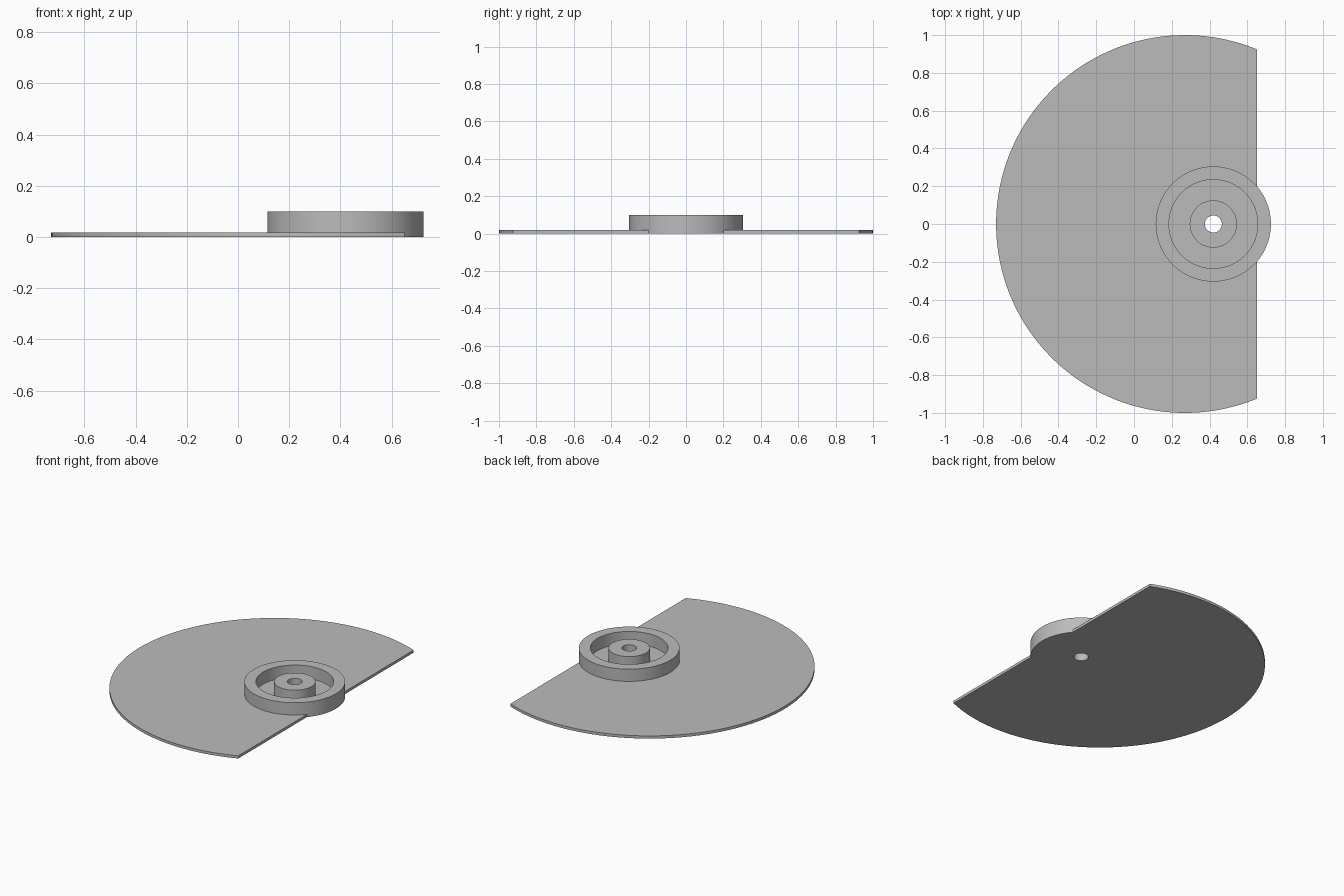
import bpy
import bmesh
from math import acos, cos, sin, pi, radians

cube = bpy.data.objects.get("Cube")
if cube:
    bpy.data.objects.remove(cube, do_unlink=True)

HUB_X, HUB_R, HOLE_R, HEIGHT = 0.42, 0.305, 0.045, 0.10
DISC_X, DISC_R, CUT_X, THICK = 0.27, 1.0, 0.65, 0.018

grey = bpy.data.materials.new("plain grey")
grey.use_nodes = True
grey.diffuse_color = (0.5, 0.5, 0.5, 1)
grey.node_tree.nodes["Principled BSDF"].inputs["Base Color"].default_value = grey.diffuse_color


def finish(name, bm):
    bmesh.ops.recalc_face_normals(bm, faces=bm.faces)
    mesh = bpy.data.meshes.new(name)
    bm.to_mesh(mesh)
    bm.free()
    mesh.materials.append(grey)
    mesh.shade_smooth()
    mesh.set_sharp_from_angle(angle=radians(30))
    obj = bpy.data.objects.new(name, mesh)
    bpy.context.collection.objects.link(obj)
    return obj


def arc(cx, radius, start, end, steps):
    angles = [start + (end - start) * i / steps for i in range(steps + 1)]
    return [(cx + radius * cos(a), radius * sin(a)) for a in angles]


# Flat disc with one side cut straight, notched where the hub sits
notch_r = HUB_R - 0.004
outer = acos((CUT_X - DISC_X) / DISC_R)
inner = acos((CUT_X - HUB_X) / notch_r)
outline = arc(DISC_X, DISC_R, outer, 2 * pi - outer, 128)
outline += arc(HUB_X, notch_r, 2 * pi - inner, inner, 64)
bm = bmesh.new()
face = bm.faces.new([bm.verts.new((x, y, 0)) for x, y in outline])
lifted = bmesh.ops.extrude_face_region(bm, geom=[face], use_keep_orig=True)["geom"]
bmesh.ops.translate(bm, vec=(0, 0, THICK),
                    verts=[v for v in lifted if isinstance(v, bmesh.types.BMVert)])
finish("cut_disc", bm)

# Hub: raised rim, sunken groove and central boss with a through hole
profile = [(HOLE_R, 0), (HUB_R, 0), (HUB_R, HEIGHT), (0.235, HEIGHT),
           (0.235, THICK), (0.125, THICK), (0.125, HEIGHT), (HOLE_R, HEIGHT)]
SEGMENTS = 96
bm = bmesh.new()
rings = [[bm.verts.new((x, y, z)) for x, y in arc(HUB_X, r, 0, 2 * pi, SEGMENTS)[:-1]]
         for r, z in profile]
for i, low in enumerate(rings):
    high = rings[(i + 1) % len(rings)]
    for j in range(SEGMENTS):
        k = (j + 1) % SEGMENTS
        bm.faces.new((low[j], low[k], high[k], high[j]))
finish("hub", bm)
